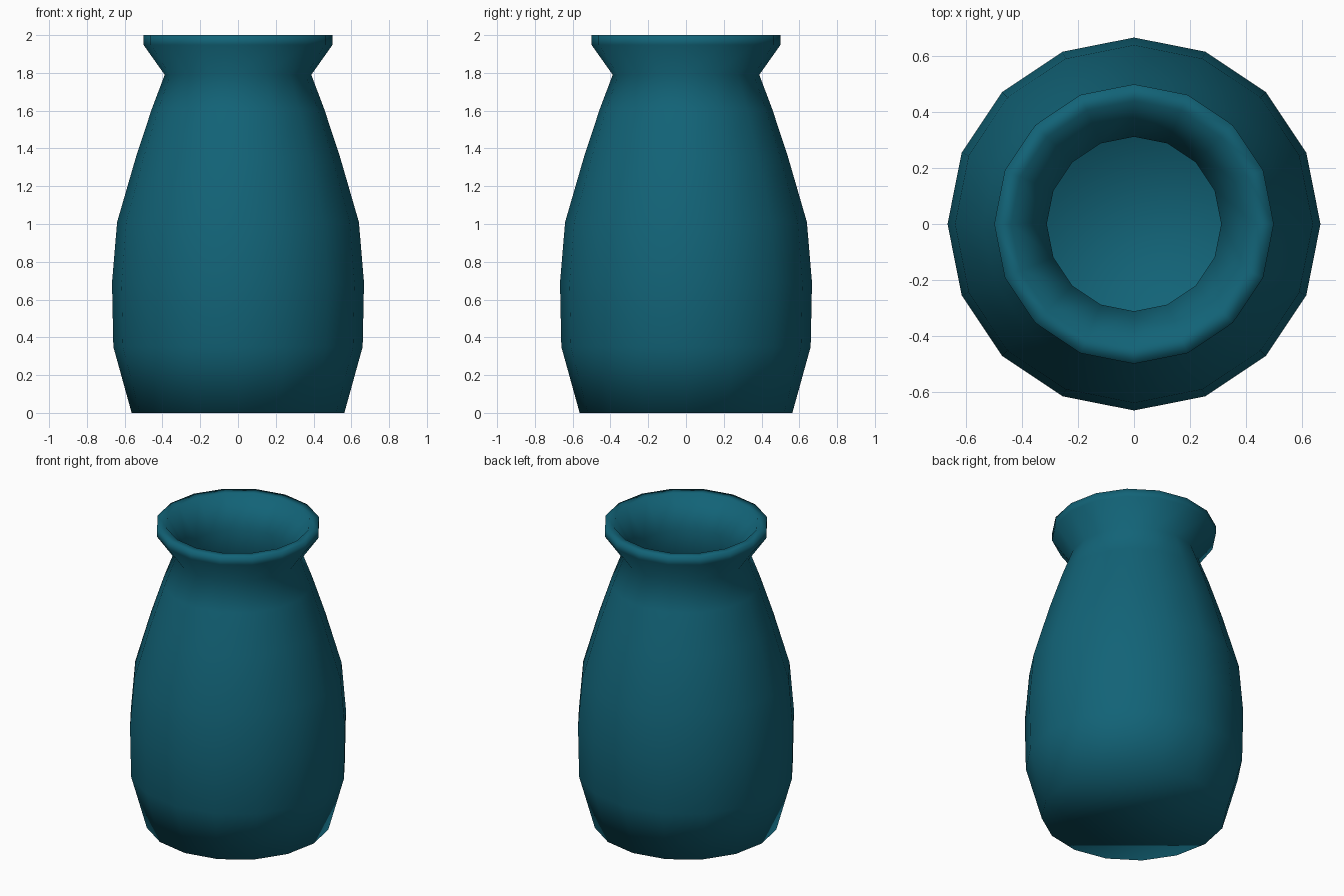
import bpy, bmesh, math

if "Cube" in bpy.data.objects:
    bpy.data.objects.remove(bpy.data.objects["Cube"])

SIDES = 16

# Glaze colour
glaze = bpy.data.materials.new("teal glaze")
glaze.diffuse_color = (0.006, 0.125, 0.185, 1.0)
glaze.use_nodes = True
glaze.node_tree.nodes["Principled BSDF"].inputs["Base Color"].default_value = glaze.diffuse_color

# Wall profile (radius, height): outside from base to rim, then inside to floor
profile = [
    (0.563, 0.0), (0.66, 0.35), (0.667, 0.69), (0.64, 1.01), (0.54, 1.355),
    (0.457, 1.607), (0.388, 1.79), (0.50, 1.948), (0.50, 2.0),
    (0.44, 2.0), (0.312, 1.81), (0.385, 1.58), (0.467, 1.33), (0.565, 0.99),
    (0.592, 0.69), (0.585, 0.36), (0.50, 0.08),
]

# Spin the profile into rings and bridge them
bm = bmesh.new()
rings = []
for r, z in profile:
    angles = [2 * math.pi * i / SIDES for i in range(SIDES)]
    rings.append([bm.verts.new((r * math.cos(a), r * math.sin(a), z)) for a in angles])
for low, high in zip(rings, rings[1:]):
    for i in range(SIDES):
        j = (i + 1) % SIDES
        bm.faces.new((low[i], low[j], high[j], high[i]))

# Underside and inner floor
bm.faces.new(list(reversed(rings[0])))
bm.faces.new(rings[-1])
bmesh.ops.recalc_face_normals(bm, faces=bm.faces)

# Smooth-shaded vase
for f in bm.faces:
    f.smooth = True
mesh = bpy.data.meshes.new("vase")
bm.to_mesh(mesh)
bm.free()
mesh.materials.append(glaze)
vase = bpy.data.objects.new("vase", mesh)
bpy.context.collection.objects.link(vase)
